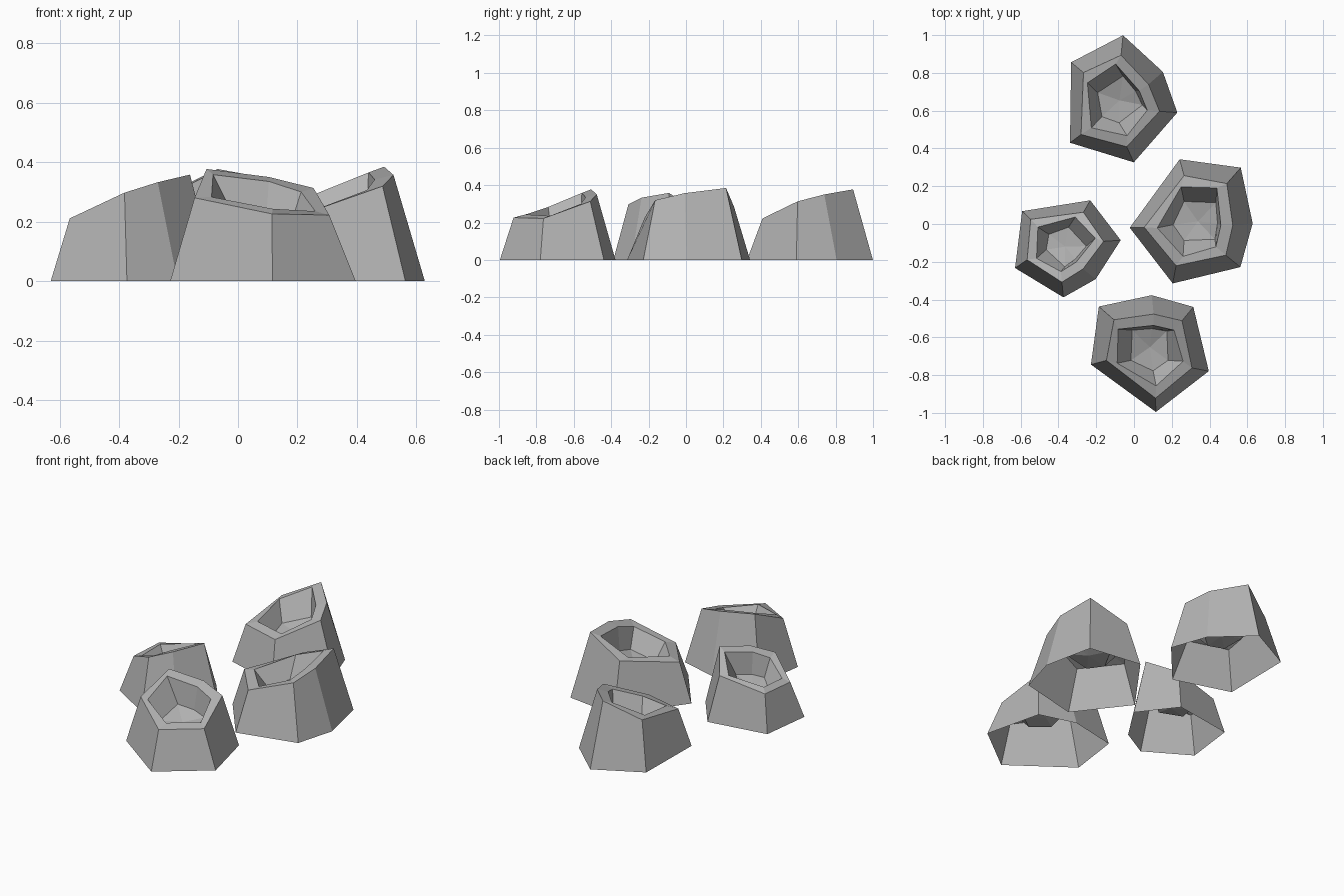
import bpy, bmesh
from math import radians

if "Cube" in bpy.data.objects:
    bpy.data.objects.remove(bpy.data.objects["Cube"])

# Six-sided ring sections of one shell, from ground edge to pit floor
base = [(-.312, -.117, 0), (-.27, .19, 0), (.01, .25, 0),
        (.23, .188, 0), (.312, -.152, 0), (.032, -.368, 0)]
rim = [(-.23, -.095, .28), (-.19, .12, .377), (.02, .15, .35),
       (.17, .115, .313), (.223, -.135, .222), (.03, -.295, .226)]
opening = [(-.173, -.11, .283), (-.168, .07, .358), (.02, .09, .335),
           (.128, .065, .30), (.176, -.10, .235), (.033, -.23, .243)]
floor = [(-.10, -.095, .17), (-.094, .065, .21), (.01, .073, .20),
         (.09, .06, .18), (.096, -.095, .15), (.017, -.15, .15)]
floor_centre = (0, -.025, .16)


def shell_mesh():
    bm = bmesh.new()
    rings = [[bm.verts.new(p) for p in ring] for ring in (base, rim, opening, floor)]
    # outer wall, sloping lip, inner wall
    for a, b in zip(rings, rings[1:]):
        for i in range(6):
            j = (i + 1) % 6
            bm.faces.new((a[j], a[i], b[i], b[j]))
    # closed, slightly sunken pit floor; the underside of the shell stays open
    c = bm.verts.new(floor_centre)
    f = rings[-1]
    for i in range(6):
        bm.faces.new((f[(i + 1) % 6], f[i], c))
    mesh = bpy.data.meshes.new("shell")
    bm.to_mesh(mesh)
    bm.free()
    return mesh


# Dark grey stone
stone = bpy.data.materials.new("dark_grey")
stone.diffuse_color = (.45, .45, .45, 1)
stone.use_nodes = True
stone.node_tree.nodes["Principled BSDF"].inputs["Base Color"].default_value = stone.diffuse_color

# Four copies: name, position, turn, width scale, height scale
mesh = shell_mesh()
mesh.materials.append(stone)
for name, x, y, turn, s, h in (
        ("front_shell", .084, -.627, 0, 1, 1),
        ("back_shell", -.057, .669, -54.7, 1, 1),
        ("right_shell", .365, .014, -90, 1.053, 1.02),
        ("left_shell", -.349, -.135, -134.8, .857, .95)):
    ob = bpy.data.objects.new(name, mesh)
    ob.location = (x, y, 0)
    ob.rotation_euler.z = radians(turn)
    ob.scale = (s, s, h)
    bpy.context.collection.objects.link(ob)
